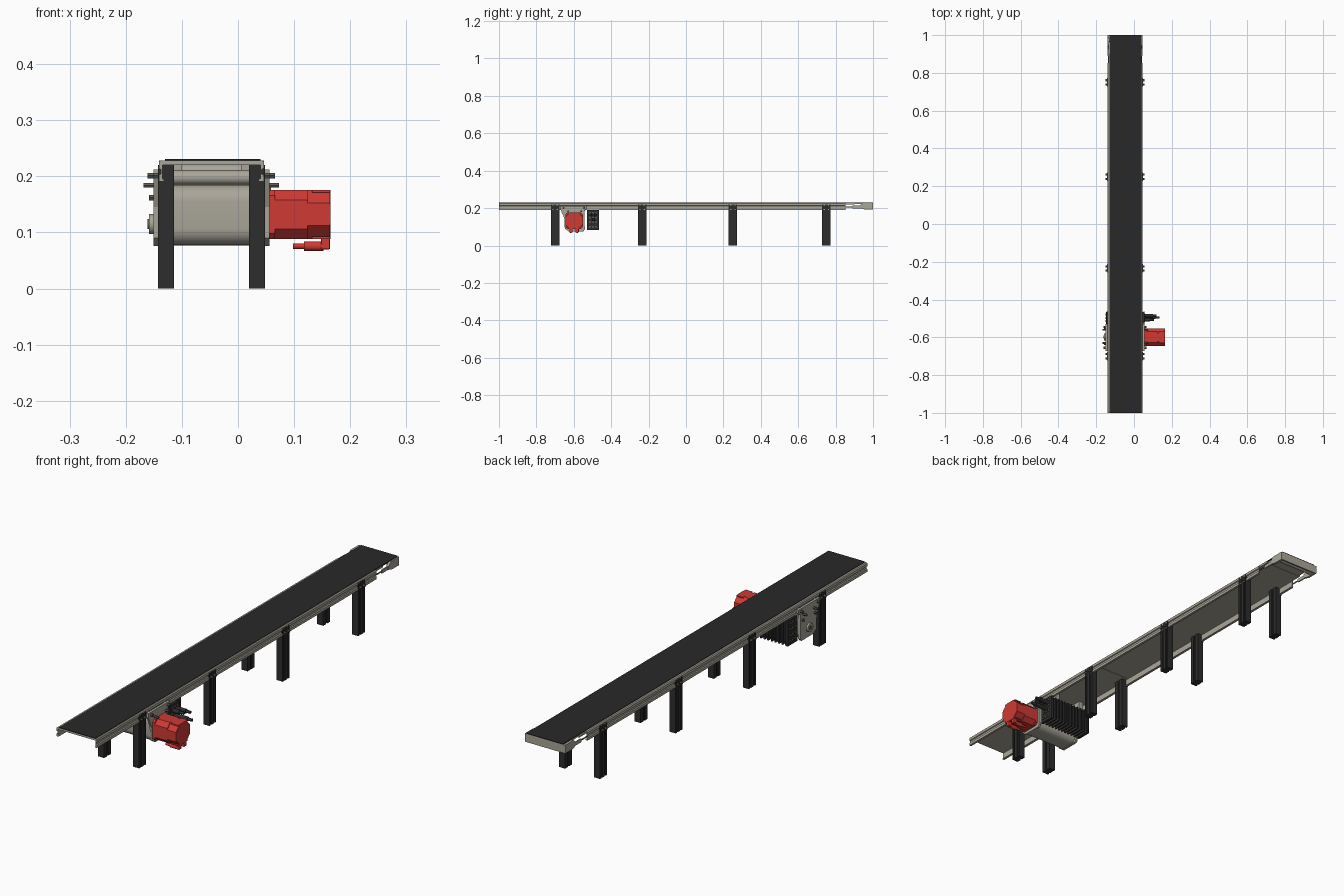
import bpy, bmesh, math
from mathutils import Matrix, Vector

if "Cube" in bpy.data.objects:
    bpy.data.objects.remove(bpy.data.objects["Cube"])


def mat(name, r, g, b):
    m = bpy.data.materials.new(name)
    m.diffuse_color = (r, g, b, 1)
    m.use_nodes = True
    m.node_tree.nodes["Principled BSDF"].inputs["Base Color"].default_value = m.diffuse_color
    return m


BELT = mat("belt black", 0.022, 0.022, 0.022)
FRAME = mat("warm grey metal", 0.40, 0.38, 0.32)
LEG = mat("leg black", 0.026, 0.026, 0.027)
RED = mat("motor red", 0.62, 0.042, 0.034)
DARK = mat("dark steel", 0.11, 0.105, 0.095)
CX = -0.0475  # middle of the conveyor across x


def finish(bm, name, m, smooth=False):
    bmesh.ops.recalc_face_normals(bm, faces=bm.faces)
    me = bpy.data.meshes.new(name)
    bm.to_mesh(me)
    bm.free()
    ob = bpy.data.objects.new(name, me)
    bpy.context.collection.objects.link(ob)
    me.materials.append(m)
    if smooth:
        bpy.context.view_layer.objects.active = ob
        ob.select_set(True)
        bpy.ops.object.shade_smooth_by_angle(angle=math.radians(35))
        ob.select_set(False)
    return ob


def box(name, m, x0, x1, y0, y1, z0, z1, bevel=0):
    bm = bmesh.new()
    bmesh.ops.create_cube(bm, size=1)
    for v in bm.verts:
        v.co = Vector(((x0 + x1) / 2 + v.co.x * (x1 - x0),
                       (y0 + y1) / 2 + v.co.y * (y1 - y0),
                       (z0 + z1) / 2 + v.co.z * (z1 - z0)))
    if bevel:
        bmesh.ops.bevel(bm, geom=bm.edges[:], offset=bevel, segments=2, affect='EDGES', profile=0.5)
    return finish(bm, name, m)


def prism(name, m, pts, axis, a, b, smooth=False):
    """Extrude a 2D outline along x (pts = y,z), y (pts = x,z) or z (pts = x,y)."""
    bm = bmesh.new()
    place = {'x': lambda p, t: (t, p[0], p[1]), 'y': lambda p, t: (p[0], t, p[1]),
             'z': lambda p, t: (p[0], p[1], t)}[axis]
    lo = [bm.verts.new(place(p, a)) for p in pts]
    hi = [bm.verts.new(place(p, b)) for p in pts]
    bm.faces.new(lo)
    bm.faces.new(hi)
    for i in range(len(pts)):
        j = (i + 1) % len(pts)
        bm.faces.new((lo[i], lo[j], hi[j], hi[i]))
    return finish(bm, name, m, smooth)


def rod(name, m, x0, x1, y, z, r, sides=16):
    pts = [(y + r * math.cos(2 * math.pi * i / sides), z + r * math.sin(2 * math.pi * i / sides))
           for i in range(sides)]
    return prism(name, m, pts, 'x', x0, x1, sides > 8)


def rounded(y0, y1, z0, z1, r, n=3):
    pts = []
    for k, (cy, cz) in enumerate([(y1 - r, z1 - r), (y0 + r, z1 - r), (y0 + r, z0 + r), (y1 - r, z0 + r)]):
        for i in range(n + 1):
            a = math.pi / 2 * (k + i / n)
            pts.append((cy + r * math.cos(a), cz + r * math.sin(a)))
    return pts


# belt and the bed plates under it
box("belt", BELT, -0.13, 0.04, -1, 1, 0.2275, 0.2305)
box("front_bed_plate", FRAME, -0.136, 0.041, -1, -0.2, 0.2205, 0.2275)
box("rear_bed_plate", FRAME, -0.136, 0.041, -0.198, 0.9, 0.2205, 0.2275)
box("tail_bed_plate", FRAME, -0.13, 0.035, 0.9, 0.995, 0.2215, 0.2275)

# grooved side rails, mirrored about the conveyor middle
rail = [(0.082, 0.2285), (0.090, 0.2285), (0.0935, 0.225), (0.0935, 0.214), (0.0895, 0.212),
        (0.0895, 0.204), (0.0935, 0.202), (0.0935, 0.191), (0.084, 0.191), (0.084, 0.194),
        (0.0875, 0.196), (0.0875, 0.220), (0.082, 0.222)]
for s, side in ((-1, "left"), (1, "right")):
    prism(side + "_rail", FRAME, [(CX + s * x, z) for x, z in rail], 'y', -1, 0.852)

    # tail unit: cheek, sliding arm and tension screw
    xa, xb = sorted((CX + s * 0.084, CX + s * 0.0935))
    prism(side + "_tail_cheek", FRAME,
          [(0.93, 0.2), (0.955, 0.193), (1.0, 0.193), (1.0, 0.228), (0.945, 0.228), (0.93, 0.214)], 'x', xa, xb)
    box(side + "_tail_arm", FRAME, xa + 0.002, xb - 0.002, 0.89, 0.94, 0.199, 0.213)
    box(side + "_tension_screw", DARK, xa + 0.003, xb - 0.004, 0.845, 0.9, 0.204, 0.209)

    # slotted legs with clamp bolts
    for n, y in enumerate((-0.70, -0.235, 0.25, 0.75)):
        h, g = 0.0225, 0.004
        xi, xo = 0.067, 0.0955
        outline = [(xi, -h), (xo, -h), (xo, -0.0145), (xo - g, -0.0145), (xo - g, -0.008), (xo, -0.008),
                   (xo, 0.008), (xo - g, 0.008), (xo - g, 0.0145), (xo, 0.0145), (xo, h), (xi, h),
                   (xi, 0.004), (xi + g, 0.004), (xi + g, -0.004), (xi, -0.004)]
        prism(f"{side}_leg_{n + 1}", LEG, [(CX + s * x, y + d) for x, d in outline], 'z', 0, 0.2205)
        for d in (-0.011, 0.011):
            rod(f"{side}_leg_bolt", DARK, CX + s * 0.091, CX + s * 0.104, y + d, 0.201, 0.0055, 6)

# tail nose: end plate and rounded roller
box("tail_end_plate", FRAME, CX - 0.0845, CX + 0.0845, 0.994, 1.0, 0.193, 0.2275)
rod("tail_roller", FRAME, CX - 0.084, CX + 0.084, 0.975, 0.209, 0.0125, 24)

# drive station: side plates, rounded housing and rollers
plate = [(-0.672, 0.212), (-0.53, 0.212), (-0.53, 0.196), (-0.543, 0.188), (-0.541, 0.085),
         (-0.549, 0.076), (-0.628, 0.076), (-0.648, 0.09), (-0.65, 0.145), (-0.672, 0.195)]
prism("left_drive_plate", FRAME, plate, 'x', -0.151, -0.141)
prism("right_drive_plate", FRAME, plate, 'x', 0.046, 0.056)
prism("drive_housing", FRAME, rounded(-0.645, -0.545, 0.077, 0.185, 0.03, 8), 'x', -0.141, 0.046, True)
for y in (-0.655, -0.545):
    rod("guide_roller", FRAME, -0.141, 0.046, y, 0.198, 0.013, 20)
for y, z, r, d in ((-0.655, 0.201, 0.006, 0.010), (-0.545, 0.201, 0.006, 0.010), (-0.63, 0.184, 0.005, 0.017),
                   (-0.56, 0.184, 0.005, 0.017), (-0.635, 0.162, 0.0055, 0.008), (-0.555, 0.162, 0.0055, 0.008)):
    rod("left_drive_bolt", DARK, -0.151 - d, -0.15, y, z, r, 6)
    rod("right_drive_bolt", DARK, 0.055, 0.056 + d, y, z, r, 6)
rod("drive_bearing_cap", FRAME, -0.159, -0.15, -0.598, 0.115, 0.018, 24)
rod("drive_bearing_hub", DARK, -0.161, -0.158, -0.598, 0.115, 0.009, 16)

# servo motor: flange, body, stepped waist, end cap


def octagon(c):
    y0, y1, z0, z1 = -0.645, -0.552, 0.088, 0.176
    return [(y0 + c, z0), (y1 - c, z0), (y1, z0 + c), (y1, z1 - c),
            (y1 - c, z1), (y0 + c, z1), (y0, z1 - c), (y0, z0 + c)]


prism("motor_flange", RED, octagon(0.010), 'x', 0.056, 0.066)
prism("motor_body", RED, octagon(0.018), 'x', 0.066, 0.124)
prism("motor_waist", RED, octagon(0.024), 'x', 0.124, 0.164)
for y in (-0.622, -0.575):
    for z in (0.0905, 0.1735):
        box("motor_end_lug", RED, 0.132, 0.1645, y - 0.008, y + 0.008, z - 0.0025, z + 0.0025, 0.001)
prism("motor_end_cap", RED, octagon(0.028), 'x', 0.164, 0.1652)
# angled plugs under the motor
for y in (-0.615, -0.582):
    box("plug_base", RED, 0.148, 0.164, y - 0.009, y + 0.009, 0.07, 0.09, 0.002)
    rod("plug_body", RED, 0.118, 0.152, y, 0.0755, 0.0085, 14)
    rod("plug_tail", RED, 0.098, 0.119, y, 0.0755, 0.005, 12)

# finned control box behind the drive, with ports and cable plugs
box("control_box", LEG, -0.142, 0.05, -0.525, -0.474, 0.096, 0.188)
for i in range(12):
    x = -0.14 + i * 0.0167
    box("cooling_fin", LEG, x, x + 0.006, -0.528, -0.465, 0.084, 0.187)
box("control_end_left", LEG, -0.147, -0.141, -0.529, -0.464, 0.083, 0.190, 0.001)
box("control_end_right", LEG, 0.049, 0.055, -0.529, -0.464, 0.083, 0.190, 0.001)
for y in (-0.514, -0.497, -0.48):
    for z in (0.1, 0.125, 0.15, 0.175):
        rod("port", DARK, 0.054, 0.059, y, z, 0.0055, 12)
        rod("port_left", DARK, -0.151, -0.146, y, z, 0.0055, 12)
for y, z, x1 in ((-0.507, 0.163, 0.105), (-0.485, 0.163, 0.12), (-0.495, 0.138, 0.135)):
    rod("cable_plug", LEG, 0.055, x1 - 0.02, y, z, 0.009, 14)
    rod("cable_plug_tip", LEG, x1 - 0.021, x1, y, z, 0.006, 12)
for x in (-0.11, 0.015):
    box("control_hanger", FRAME, x - 0.01, x + 0.01, -0.52, -0.47, 0.186, 0.2205)
